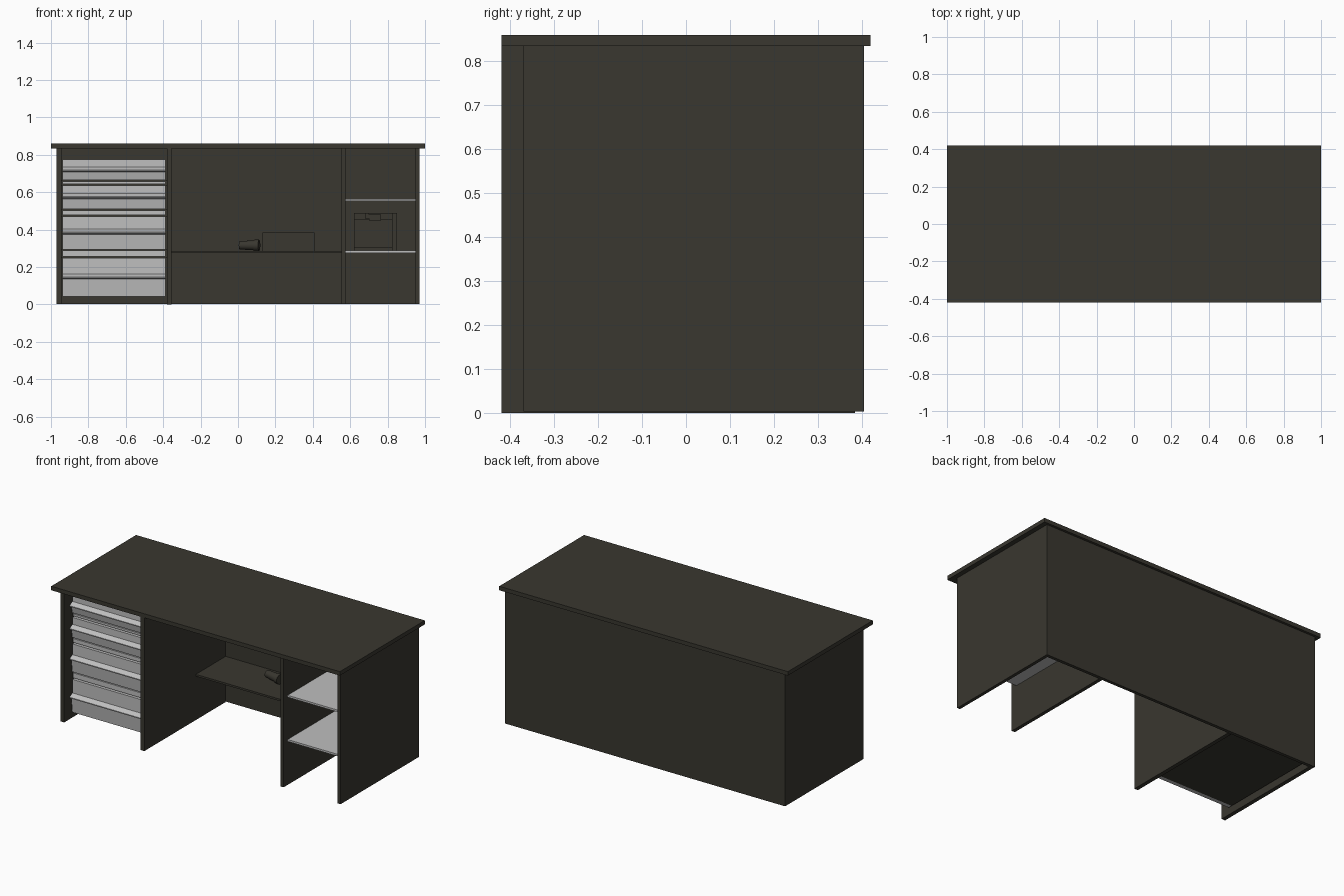
import bpy, bmesh, math
from mathutils import Matrix

old = bpy.data.objects.get("Cube")
if old:
    bpy.data.objects.remove(old, do_unlink=True)


def material(name, color):
    m = bpy.data.materials.new(name)
    m.use_nodes = True
    m.diffuse_color = color
    m.node_tree.nodes["Principled BSDF"].inputs["Base Color"].default_value = color
    return m


WOOD = material("dark_olive_wood", (0.041, 0.038, 0.029, 1))
GREY = material("light_grey", (0.52, 0.52, 0.52, 1))


def finish(name, bm, mat):
    bmesh.ops.recalc_face_normals(bm, faces=bm.faces)
    me = bpy.data.meshes.new(name)
    bm.to_mesh(me)
    bm.free()
    me.materials.append(mat)
    ob = bpy.data.objects.new(name, me)
    bpy.context.collection.objects.link(ob)
    return ob


def add_box(bm, x, y, z):
    """Add a box given (min, max) ranges on each axis."""
    size = [b - a for a, b in (x, y, z)]
    mid = [(a + b) / 2 for a, b in (x, y, z)]
    mat = Matrix.Translation(mid) @ Matrix.Diagonal((*size, 1))
    bmesh.ops.create_cube(bm, size=1, matrix=mat)


def box(name, x, y, z, mat=WOOD):
    bm = bmesh.new()
    add_box(bm, x, y, z)
    return finish(name, bm, mat)


def extrude_x(name, profile, x0, x1, mat):
    """Sweep a closed (y, z) profile along x."""
    bm = bmesh.new()
    face = bm.faces.new([bm.verts.new((x0, y, z)) for y, z in profile])
    out = bmesh.ops.extrude_face_region(bm, geom=[face])
    verts = [v for v in out["geom"] if isinstance(v, bmesh.types.BMVert)]
    bmesh.ops.translate(bm, verts=verts, vec=(x1 - x0, 0, 0))
    return finish(name, bm, mat)


# Desk shell
TOP = 0.835
BACK = 0.405
box("desk_top", (-1, 1), (-0.42, 0.42), (TOP, 0.86))
box("back_panel", (-0.97, 0.97), (0.385, BACK), (0.003, TOP))
box("right_side_panel", (-0.97, -0.945), (-0.37, 0.385), (0.003, TOP))
box("drawer_divider", (-0.38, -0.355), (-0.42, 0.385), (0, TOP))
box("shelf_divider", (0.553, 0.575), (-0.37, 0.385), (0.003, TOP))
box("left_side_panel", (0.95, 0.97), (-0.37, 0.385), (0.003, TOP))

# Shelves
box("middle_shelf", (-0.355, 0.553), (0.09, 0.385), (0.274, 0.286))
for i, z in enumerate((0.275, 0.552)):
    box(f"grey_shelf_{i + 1}", (0.575, 0.95), (-0.33, 0.385), (z, z + 0.012), GREY)

# Drawers: a stepped front with a sloping grip ledge, and an open tray behind
X0, X1 = -0.938, -0.387
drawers = [(0.665, 0.775, 0.72), (0.51, 0.636, 0.577),
           (0.295, 0.47, 0.387), (0.042, 0.248, 0.147)]
for i, (lo, hi, grip) in enumerate(drawers):
    front = [(-0.275, lo), (-0.30, lo), (-0.31, grip - 0.012), (-0.328, grip - 0.006),
             (-0.328, grip), (-0.30, grip + 0.016), (-0.30, hi), (-0.275, hi)]
    extrude_x(f"drawer_front_{i + 1}", front, X0, X1, GREY)
    bm = bmesh.new()
    t, rear, rim = 0.01, 0.37, hi - 0.015
    add_box(bm, (X0, X1), (-0.275, rear), (lo, lo + t))
    add_box(bm, (X0, X0 + t), (-0.275, rear), (lo + t, rim))
    add_box(bm, (X1 - t, X1), (-0.275, rear), (lo + t, rim))
    add_box(bm, (X0 + t, X1 - t), (rear - t, rear), (lo + t, rim))
    finish(f"drawer_tray_{i + 1}", bm, WOOD)

# Rails between the drawers
for i in range(3):
    lo, hi = drawers[i + 1][1], drawers[i][0]
    box(f"drawer_rail_{i + 1}", (X0, X1), (-0.295, -0.27), (lo + 0.008, hi - 0.008), GREY)
    box(f"rail_backing_{i + 1}", (-0.945, -0.38), (-0.27, -0.255), (lo, hi))

# Open storage box on the middle shelf
bm = bmesh.new()
bx, by, bz, t = (0.13, 0.41), (0.24, 0.37), (0.286, 0.385), 0.008
add_box(bm, bx, by, (bz[0], bz[0] + t))
for y in (by[0], by[1] - t):
    add_box(bm, bx, (y, y + t), (bz[0] + t, bz[1]))
for x in (bx[0], bx[1] - t):
    add_box(bm, (x, x + t), (by[0] + t, by[1] - t), (bz[0] + t, bz[1]))
finish("storage_box", bm, WOOD)

# Flask lying on the middle shelf
bm = bmesh.new()
lay = Matrix.Rotation(math.radians(-12), 4, "Z") @ Matrix.Rotation(math.radians(90), 4, "Y")
for off, length, r1, r2 in ((0, 0.085, 0.022, 0.027), (0.052, 0.025, 0.03, 0.03)):
    bmesh.ops.create_cone(bm, cap_ends=True, segments=20, radius1=r1, radius2=r2, depth=length,
                          matrix=Matrix.Translation((0.05, 0.27, 0.316)) @ lay
                          @ Matrix.Translation((0, 0, off)))
flask = finish("flask", bm, WOOD)
bpy.context.view_layer.objects.active = flask
flask.select_set(True)
bpy.ops.object.shade_smooth_by_angle()
flask.select_set(False)

# Drink machine on the lower grey shelf
box("machine_body", (0.62, 0.825), (0.25, 0.36), (0.287, 0.49))
box("machine_head", (0.62, 0.825), (0.14, 0.25), (0.455, 0.49))
box("machine_base", (0.62, 0.825), (0.14, 0.25), (0.287, 0.305))
box("machine_tank", (0.825, 0.85), (0.17, 0.36), (0.287, 0.49))
box("machine_nozzle", (0.70, 0.765), (0.13, 0.18), (0.448, 0.482))
box("machine_lever", (0.68, 0.70), (0.125, 0.15), (0.46, 0.488))
